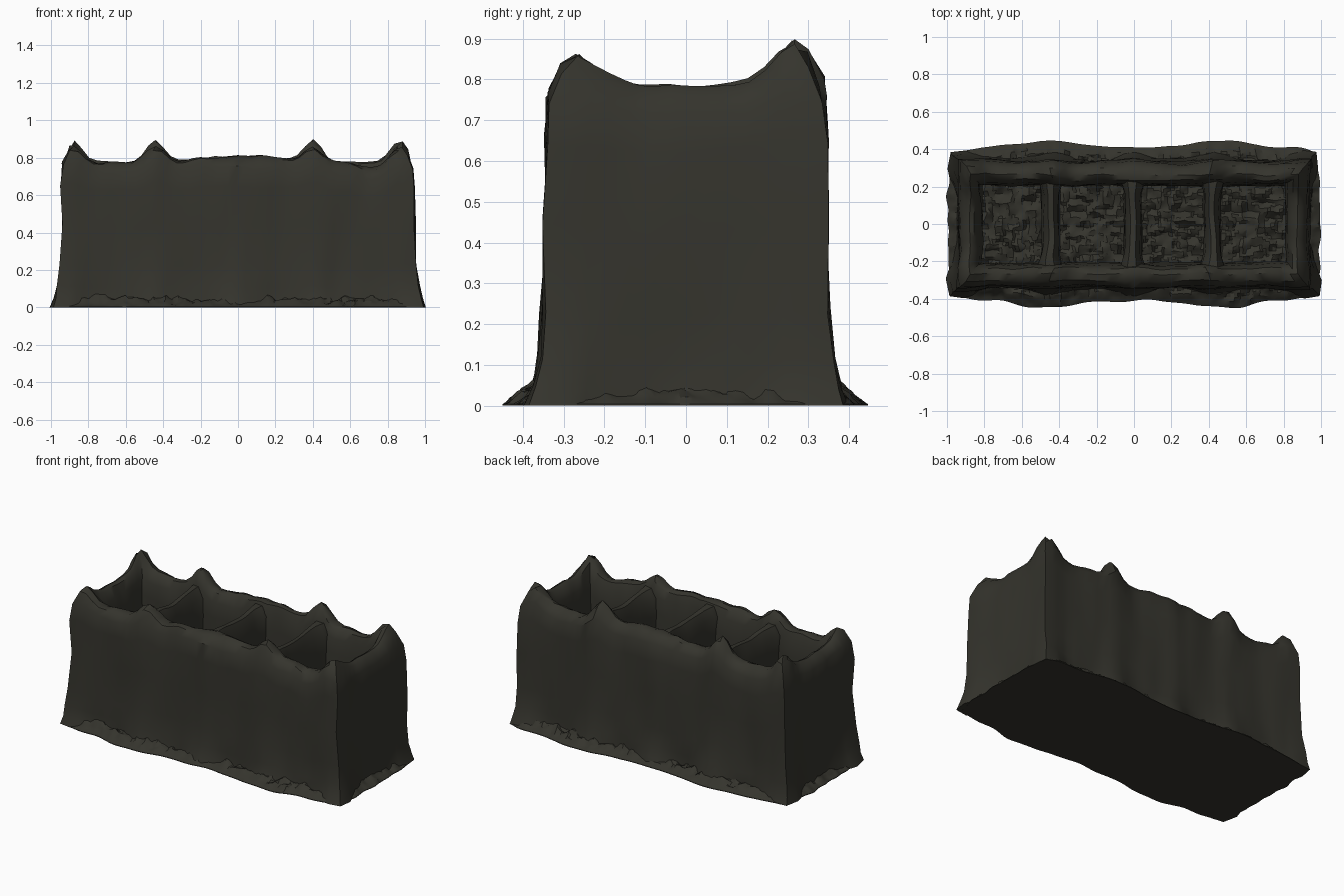
import bpy, bmesh, math, random
from mathutils import Vector, noise

random.seed(4)
cube = bpy.data.objects.get("Cube")
if cube:
    bpy.data.objects.remove(cube)

stone = bpy.data.materials.new("dark olive stone")
stone.use_nodes = True
colour = (0.035, 0.034, 0.026, 1)
stone.diffuse_color = colour
bsdf = stone.node_tree.nodes["Principled BSDF"]
bsdf.inputs["Base Color"].default_value = colour
bsdf.inputs["Roughness"].default_value = 0.9

DIVIDERS = (-0.445, -0.005, 0.42)
POSTS = (-0.9, *DIVIDERS, 0.9)


def bump(d, width):
    return math.exp(-(d / width) ** 2)


def wobble(p, size, amount):
    return noise.noise_vector(Vector(p) * size) * amount


def rim_height(x, y):
    """Worn top edge with peaks at the corners and outer dividers."""
    h = 0.78 + 0.025 * bump(x, 0.3) - 0.045 * bump(x - 0.7, 0.1) * bump(y + 0.3, 0.2)
    side = bump(abs(y) - 0.27, 0.1)
    peak = 0.11 if y > 0 else 0.08
    for px in (-0.88, -0.44, 0.4, 0.86):
        h += peak * side * bump(x - px, 0.065)
    return h + 0.012 * noise.noise(Vector((x, y, 1)) * 11)


def sheet(name, rows, closed_rows, closed_cols, angle):
    """Skin a grid of points into one object."""
    bm = bmesh.new()
    grid = [[bm.verts.new(p) for p in row] for row in rows]
    n, m = len(grid), len(grid[0])
    for i in range(n if closed_rows else n - 1):
        for j in range(m if closed_cols else m - 1):
            a, b = (i + 1) % n, (j + 1) % m
            bm.faces.new((grid[i][j], grid[i][b], grid[a][b], grid[a][j]))
    if closed_cols and not closed_rows:
        bm.faces.new(grid[0])
        bm.faces.new(grid[-1])
    bmesh.ops.recalc_face_normals(bm, faces=bm.faces)
    mesh = bpy.data.meshes.new(name)
    bm.to_mesh(mesh)
    bm.free()
    mesh.materials.append(stone)
    obj = bpy.data.objects.new(name, mesh)
    bpy.context.collection.objects.link(obj)
    bpy.ops.object.select_all(action="DESELECT")
    obj.select_set(True)
    bpy.context.view_layer.objects.active = obj
    bpy.ops.object.shade_smooth_by_angle(angle=math.radians(angle))


def perimeter(nx, ny):
    """Points round a unit rectangle, anticlockwise."""
    front = [(-1 + 2 * i / nx, -1) for i in range(nx)]
    right = [(1, -1 + 2 * i / ny) for i in range(ny)]
    half = front + right
    return half + [(-u, -v) for u, v in half]


# Wall section from outside foot to inside foot: half length, half depth,
# height share and how far the corner and divider posts stand out
WALL = [(0.945, 0.345, 0.0, 0.05), (0.943, 0.342, 0.06, 0.035),
        (0.94, 0.34, 0.14, 0.022), (0.936, 0.336, 0.28, 0.013),
        (0.934, 0.334, 0.55, 0.01), (0.934, 0.333, 0.8, 0.01),
        (0.928, 0.327, 0.93, 0.01), (0.9, 0.3, 0.985, 0.005),
        (0.875, 0.265, 1.0, 0), (0.85, 0.238, 0.985, 0), (0.825, 0.218, 0.92, 0),
        (0.815, 0.208, 0.8, 0), (0.815, 0.207, 0.45, 0), (0.812, 0.205, 0.01, 0)]
columns = []
for u, v in perimeter(44, 14):
    column = []
    for hx, hy, share, stand in WALL:
        x, y = hx * u, hy * v
        z = share * rim_height(x, y)
        if abs(v) == 1:
            y += v * stand * max(bump(x - p, 0.1) for p in POSTS)
        if abs(u) == 1:
            x += u * stand * bump(abs(y) - 0.31, 0.12)
        shift = wobble((x, y, z), 4, 0.014) + wobble((x, y, z), 10, 0.01)
        if share < 0.02:
            shift.z = 0
        column.append(Vector((x, y, z)) + shift)
    columns.append(column)
sheet("outer_wall", columns, True, True, 40)

# Cross walls: half width and height share
CROSS = [(-0.048, 0.01), (-0.045, 0.4), (-0.045, 0.8), (-0.04, 0.93), (-0.015, 1),
         (0.015, 1), (0.04, 0.93), (0.045, 0.8), (0.045, 0.4), (0.048, 0.01)]
for number, dx in enumerate(DIVIDERS, 1):
    rows = []
    for j in range(15):
        y = -0.28 + 0.04 * j
        top = 0.79 - 0.015 * bump(y, 0.15)
        row = []
        for w, share in CROSS:
            flare = 1 + 0.7 * share * bump(abs(y) - 0.25, 0.06)
            p = Vector((dx + w * flare, y, share * top))
            row.append(p + wobble(p, 6, 0.014))
        rows.append(row)
    sheet(f"cross_wall_{number}", rows, False, True, 40)

# Rubble bed: rough ground inside the cells and in a ragged skirt heaped on the wall
NX, NY = 110, 52
rows = []
for i in range(NX + 1):
    row = []
    for j in range(NY + 1):
        u, v = 2 * i / NX - 1, 2 * j / NY - 1
        ragged = noise.noise(Vector((u * 6, v * 4, 3))) * 0.015
        x = u * (0.995 - 0.035 * abs(v) ** 4 + ragged)
        y = v * (0.41 + 0.035 * bump(abs(u) - 0.48, 0.22)
                 - 0.025 * abs(u) ** 12 + ragged)
        z = 0.004
        edge = min(1 - abs(u), (1 - abs(v)) * 0.43)
        if edge > 0.001:
            lump = noise.noise(Vector((x, y, 0)) * 22)
            z += min(1, edge / 0.075) * (0.042 + 0.04 * lump + random.uniform(0, 0.01))
            shift = wobble((x, y, 5), 30, 0.012)
            x, y = x + shift.x, y + shift.y
        row.append(Vector((x, y, max(z, 0.004))))
    rows.append(row)
sheet("rubble_bed", rows, False, False, 30)

# Flat underside following the ragged edge
edge_loop = ([r[0] for r in rows] + rows[-1][1:] + [r[-1] for r in rows[-2::-1]]
             + rows[0][-2:0:-1])
under_loop = [Vector((p.x, p.y, 0)) for p in edge_loop]
sheet("base_plate", [edge_loop, under_loop], False, True, 30)
